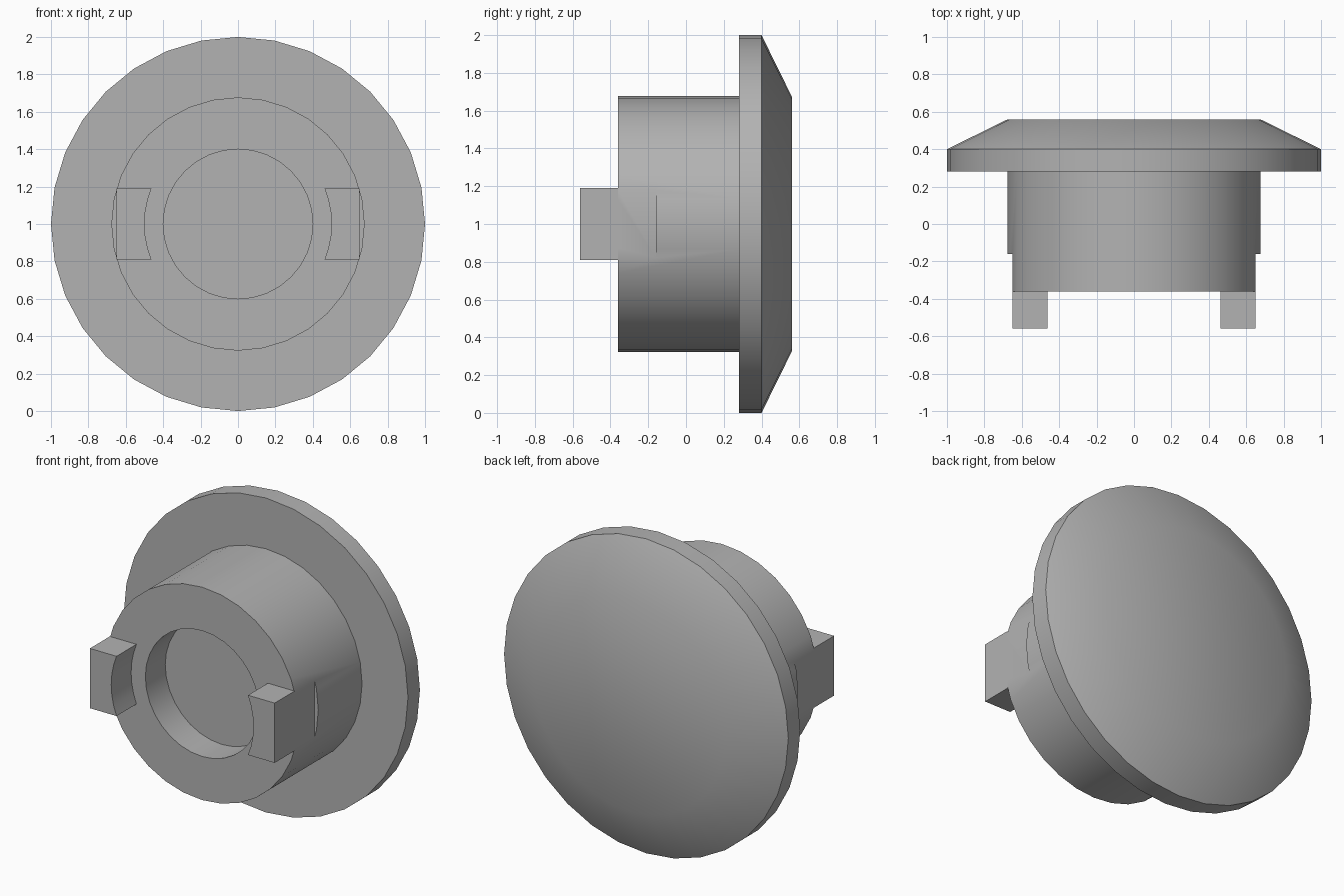
import bpy, bmesh
from math import sin, cos, tau, asin

if "Cube" in bpy.data.objects:
    bpy.data.objects.remove(bpy.data.objects["Cube"])

SEGMENTS = 32
CENTRE_Z = 1.0

grey = bpy.data.materials.new("plain grey")
grey.use_nodes = True
colour = (0.45, 0.45, 0.45, 1)
grey.diffuse_color = colour
grey.node_tree.nodes["Principled BSDF"].inputs["Base Color"].default_value = colour


def finish(bm, name):
    bmesh.ops.recalc_face_normals(bm, faces=bm.faces[:])
    mesh = bpy.data.meshes.new(name)
    bm.to_mesh(mesh)
    bm.free()
    mesh.materials.append(grey)
    obj = bpy.data.objects.new(name, mesh)
    bpy.context.collection.objects.link(obj)
    return obj


def smooth(obj):
    bpy.ops.object.select_all(action="DESELECT")
    obj.select_set(True)
    bpy.context.view_layer.objects.active = obj
    bpy.ops.object.shade_smooth_by_angle(angle=0.6)


def lathe(name, profile):
    """Turn (radius, y) points about the y axis and close both ends."""
    bm = bmesh.new()
    rings = [[bm.verts.new((r * sin(tau * i / SEGMENTS), y,
                            CENTRE_Z + r * cos(tau * i / SEGMENTS)))
              for i in range(SEGMENTS)] for r, y in profile]
    for a, b in zip(rings, rings[1:]):
        for i in range(SEGMENTS):
            j = (i + 1) % SEGMENTS
            bm.faces.new((a[i], a[j], b[j], b[i]))
    bm.faces.new(rings[0])
    bm.faces.new(rings[-1])
    return finish(bm, name)


def prism(name, outline, y0, y1):
    """Extrude an (x, z) outline along y."""
    bm = bmesh.new()
    face = bm.faces.new([bm.verts.new((x, y0, CENTRE_Z + z)) for x, z in outline])
    new = bmesh.ops.extrude_face_region(bm, geom=[face])["geom"]
    bmesh.ops.translate(bm, vec=(0, y1 - y0, 0),
                        verts=[v for v in new if isinstance(v, bmesh.types.BMVert)])
    return finish(bm, name)


# Wide cap with a bevelled back
cap = lathe("cap", [(1, 0.28), (1, 0.40), (0.675, 0.56)])

# Round boss with a shallow recess in its front
boss = lathe("boss", [(0.4, -0.16), (0.4, -0.36), (0.677, -0.36), (0.677, 0.30)])

FLAT_X = 0.65
TAB_HALF = 0.19
INNER_R = 0.5

for side, label in ((1, "left"), (-1, "right")):
    # Flat cut into the side of the boss, level with the tab
    cutter = prism("flat_cutter",
                   [(side * x, z) for x, z in ((FLAT_X, -0.3), (0.8, -0.3),
                                               (0.8, 0.3), (FLAT_X, 0.3))],
                   -0.5, -0.16)
    cutter.hide_render = True
    cut = boss.modifiers.new("flat", "BOOLEAN")
    cut.operation = "DIFFERENCE"
    cut.solver = "EXACT"
    cut.object = cutter
    bpy.context.view_layer.objects.active = boss
    bpy.ops.object.modifier_apply(modifier=cut.name)
    bpy.data.objects.remove(cutter)

    # Locking tab with a curved inner face
    reach = asin(TAB_HALF / INNER_R)
    arc = [reach * k / 3 for k in range(-3, 4)]
    outline = [(FLAT_X, TAB_HALF), (FLAT_X, -TAB_HALF)]
    outline += [(INNER_R * cos(a), INNER_R * sin(a)) for a in arc]
    smooth(prism(label + "_tab", [(side * x, z) for x, z in outline], -0.56, -0.36))

smooth(cap)
smooth(boss)
